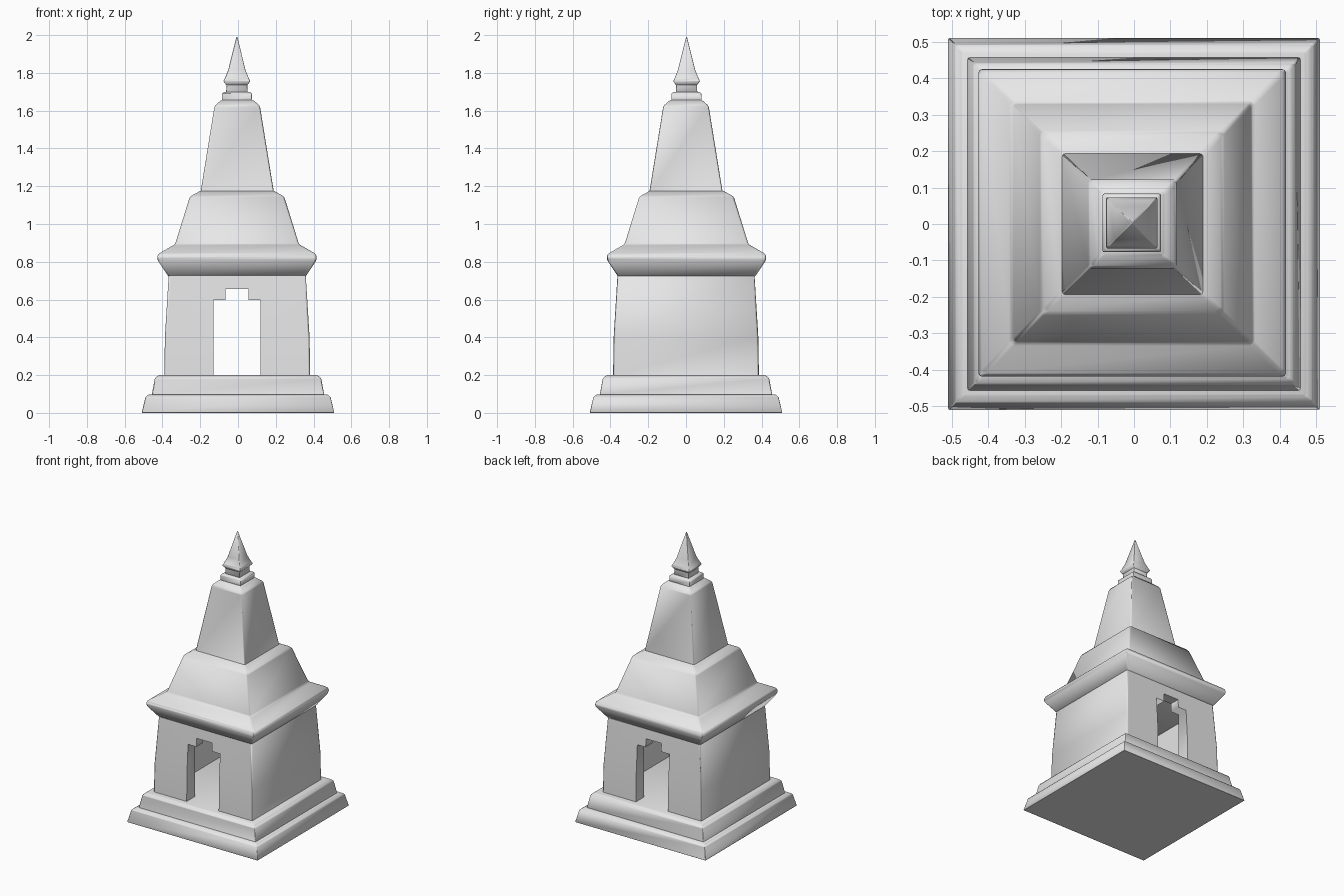
import bpy, bmesh, math

cube = bpy.data.objects.get("Cube")
if cube:
    bpy.data.objects.remove(cube, do_unlink=True)

stone = bpy.data.materials.new("grey_stone")
stone.use_nodes = True
stone.diffuse_color = (0.8, 0.8, 0.8, 1)
stone.node_tree.nodes["Principled BSDF"].inputs["Base Color"].default_value = (0.8, 0.8, 0.8, 1)

SQUARE = [(-1, -1), (1, -1), (1, 1), (-1, 1)]


def finish(name, bm):
    bmesh.ops.recalc_face_normals(bm, faces=bm.faces[:])
    mesh = bpy.data.meshes.new(name)
    bm.to_mesh(mesh)
    bm.free()
    mesh.materials.append(stone)
    obj = bpy.data.objects.new(name, mesh)
    bpy.context.collection.objects.link(obj)
    return obj


def apply(obj, mod):
    with bpy.context.temp_override(object=obj, active_object=obj, selected_objects=[obj]):
        bpy.ops.object.modifier_apply(modifier=mod.name)


def tower(name, profile, bevel=0.008, centre=(0, 0)):
    """Square loft through (half width, height) rings; zero width gives a point."""
    bm = bmesh.new()
    rings = []
    for r, z in profile:
        if r == 0:
            rings.append([bm.verts.new((centre[0], centre[1], z))] * 4)
        else:
            rings.append([bm.verts.new((centre[0] + r * x, centre[1] + r * y, z)) for x, y in SQUARE])
    bm.faces.new(rings[0])
    if profile[-1][0]:
        bm.faces.new(rings[-1])
    for low, high in zip(rings, rings[1:]):
        for i in range(4):
            j = (i + 1) % 4
            corners = [low[i], low[j], high[j], high[i]]
            bm.faces.new(list(dict.fromkeys(corners)))
    obj = finish(name, bm)
    mod = obj.modifiers.new("soft_edges", "BEVEL")
    mod.width = bevel
    mod.segments = 2
    mod.limit_method = "ANGLE"
    mod.angle_limit = math.radians(25)
    mod.harden_normals = True
    apply(obj, mod)
    return obj


def cut(obj, name, outline, depth):
    """Remove an x-z outline extruded along y."""
    bm = bmesh.new()
    front = [bm.verts.new((x, -depth, z)) for x, z in outline]
    back = [bm.verts.new((x, depth, z)) for x, z in outline]
    bm.faces.new(front)
    bm.faces.new(back[::-1])
    for i in range(len(outline)):
        j = (i + 1) % len(outline)
        bm.faces.new([front[i], back[i], back[j], front[j]])
    cutter = finish(name, bm)
    cutter.hide_render = True
    mod = obj.modifiers.new(name, "BOOLEAN")
    mod.operation = "DIFFERENCE"
    mod.solver = "EXACT"
    mod.object = cutter
    apply(obj, mod)
    bpy.data.objects.remove(cutter, do_unlink=True)


# Stepped base
parts = [
    tower("lower_plinth", [(0.51, 0), (0.49, 0.085), (0.47, 0.098)], 0.004),
    tower("upper_plinth", [(0.457, 0.05), (0.456, 0.098), (0.44, 0.185), (0.42, 0.2)], 0.006),
]

# Hollow chamber with a stepped doorway through front and back
walls = tower("chamber_walls", [(0.386, 0.15), (0.386, 0.2), (0.383, 0.4), (0.362, 0.74)],
              0.01, (-0.004, 0))
cut(walls, "room_cutter", [(-0.34, 0.1), (0.34, 0.1), (0.34, 0.8), (-0.34, 0.8)], 0.295)
half_door = [(0.125, 0.1), (0.125, 0.597), (0.06, 0.597), (0.06, 0.655)]
outline = half_door + [(-x, z) for x, z in reversed(half_door)]
cut(walls, "door_cutter", [(x - 0.005, z) for x, z in outline], 0.6)
parts.append(walls)

# Roof and spire
parts += [
    tower("eaves_roof", [(0.362, 0.72), (0.422, 0.81), (0.42, 0.84), (0.328, 0.893),
                         (0.25, 1.145), (0.19, 1.178)], 0.01, (-0.005, 0.003)),
    tower("upper_tower", [(0.2, 1.12), (0.193, 1.175), (0.12, 1.625), (0.085, 1.656)],
          0.008, (-0.004, 0)),
    tower("spire_slab", [(0.08, 1.64), (0.08, 1.69), (0.068, 1.699)], 0.004, (-0.006, 0.003)),
    tower("spire_neck", [(0.058, 1.68), (0.055, 1.73), (0.06, 1.75)], 0.003, (-0.006, 0.003)),
    tower("spire_tip", [(0.052, 1.73), (0.071, 1.756), (0.063, 1.772), (0.046, 1.815), (0, 2.0)],
          0.003, (-0.006, 0.003)),
]

# Smooth shading with sharp edges kept
bpy.ops.object.select_all(action="DESELECT")
for obj in parts:
    obj.select_set(True)
bpy.context.view_layer.objects.active = parts[0]
bpy.ops.object.shade_smooth_by_angle(angle=math.radians(35))
